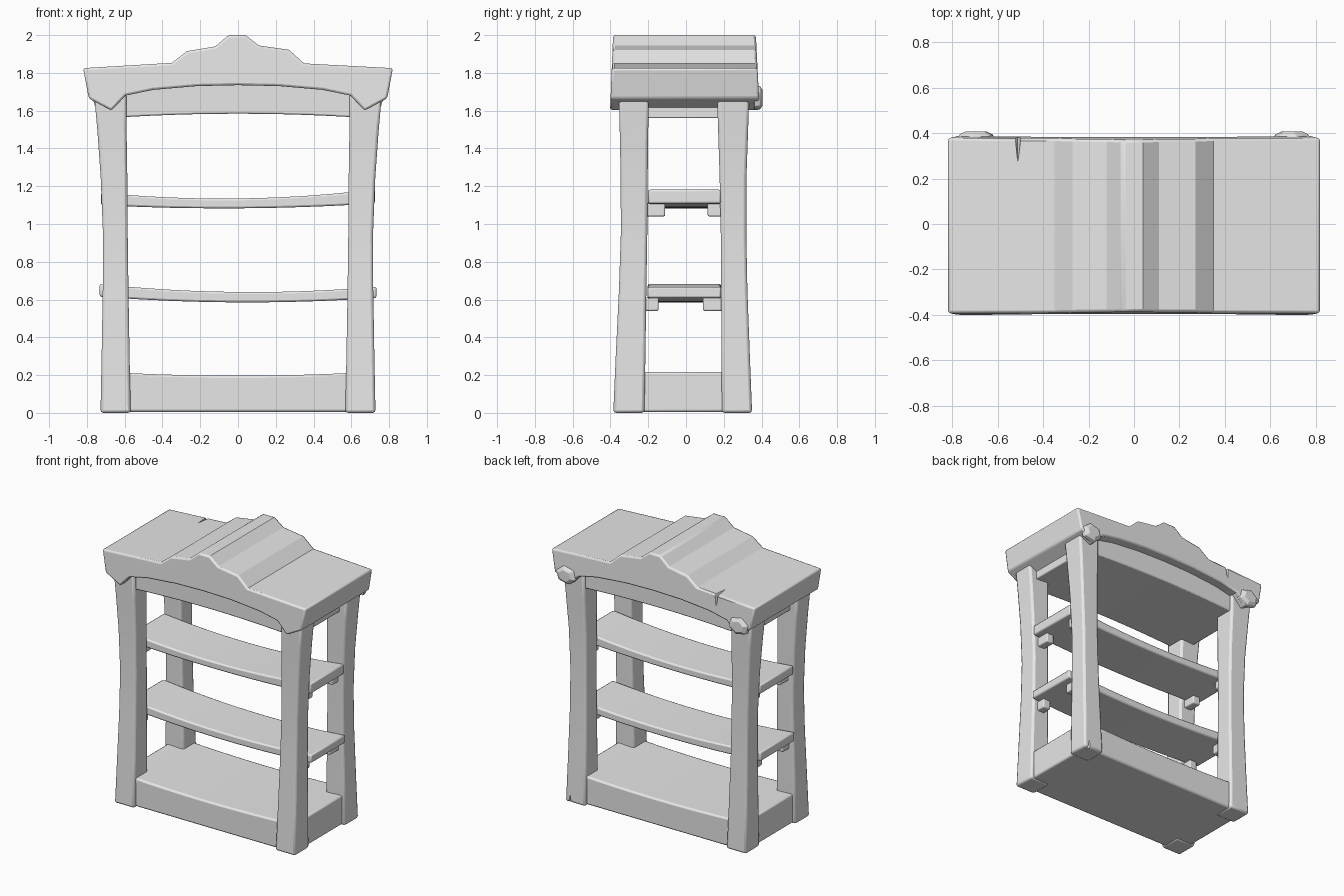
import bpy, bmesh, math
from mathutils import Vector

if "Cube" in bpy.data.objects:
    bpy.data.objects.remove(bpy.data.objects["Cube"])

grey = bpy.data.materials.new("stone_grey")
grey.diffuse_color = (0.8, 0.8, 0.8, 1)
grey.use_nodes = True
grey.node_tree.nodes["Principled BSDF"].inputs["Base Color"].default_value = grey.diffuse_color


def finish(name, bm, bevel=0.012):
    bmesh.ops.recalc_face_normals(bm, faces=bm.faces)
    me = bpy.data.meshes.new(name)
    bm.to_mesh(me)
    bm.free()
    ob = bpy.data.objects.new(name, me)
    bpy.context.collection.objects.link(ob)
    me.materials.append(grey)
    bpy.ops.object.select_all(action='DESELECT')
    ob.select_set(True)
    bpy.context.view_layer.objects.active = ob
    bpy.ops.object.shade_smooth_by_angle(angle=math.radians(25))
    if bevel:
        m = ob.modifiers.new("soft_edges", 'BEVEL')
        m.width, m.segments, m.limit_method = bevel, 2, 'ANGLE'
        m.angle_limit = math.radians(40)
    return ob


def loft(name, rings, bevel=0.012):
    """Skin a list of equal point rings and cap both ends."""
    bm = bmesh.new()
    rows = [[bm.verts.new(p) for p in r] for r in rings]
    n = len(rows[0])
    for a, b in zip(rows, rows[1:]):
        for i in range(n):
            j = (i + 1) % n
            bm.faces.new((a[i], a[j], b[j], b[i]))
    bm.faces.new(rows[0])
    bm.faces.new(rows[-1])
    return finish(name, bm, bevel)


def slab(name, half, y0, y1, top, bottom, bevel=0.01):
    """Sagging board; top and bottom are height functions of x."""
    xs = [half * (i / 6 - 1) for i in range(13)]
    return loft(name, [[(x, y0, bottom(x)), (x, y1, bottom(x)),
                        (x, y1, top(x)), (x, y0, top(x))] for x in xs], bevel)


def cut(ob, points):
    """Carve a pointed crack out of a part."""
    bm = bmesh.new()
    bmesh.ops.convex_hull(bm, input=[bm.verts.new(p) for p in points])
    tool = finish(ob.name + "_crack_cutter", bm, 0)
    tool.hide_render = True
    tool.hide_viewport = True
    m = ob.modifiers.new("crack", 'BOOLEAN')
    m.operation, m.object, m.solver = 'DIFFERENCE', tool, 'EXACT'


# Canopy: stepped crest above, arch and pointed corners below
profile = [(-0.82, 1.825), (-0.35, 1.853), (-0.27, 1.915), (-0.12, 1.94), (-0.05, 2.0),
           (0.04, 2.0), (0.11, 1.945), (0.27, 1.922), (0.35, 1.85), (0.82, 1.825),
           (0.79, 1.665), (0.67, 1.60), (0.595, 1.68), (0.45, 1.71), (0.22, 1.73), (0, 1.735),
           (-0.22, 1.73), (-0.45, 1.71), (-0.595, 1.68), (-0.67, 1.60), (-0.79, 1.665)]
canopy = loft("canopy", [
    [(x, -0.402 + 0.04 * (z - 1.6), z) for x, z in profile],
    [(x, 0.39 - 0.05 * (z - 1.6), z) for x, z in profile]])
cut(canopy, [(-0.535, 0.42, 1.9), (-0.485, 0.42, 1.9), (-0.512, 0.20, 1.9),
             (-0.512, 0.40, 1.75), (-0.505, 0.42, 1.75)])

# Legs: waisted posts, (height, outer x, inner x, y offsets) per ring
LEG = [(0.0, 0.728, 0.568), (0.3, 0.722, 0.574), (0.65, 0.716, 0.58), (0.95, 0.715, 0.584),
       (1.25, 0.727, 0.586), (1.5, 0.745, 0.59), (1.72, 0.765, 0.592)]
FRONT = [(-0.385, -0.22), (-0.372, -0.215), (-0.355, -0.21), (-0.345, -0.205),
         (-0.346, -0.203), (-0.351, -0.2), (-0.356, -0.197)]
BACK = [(0.35, 0.19), (0.338, 0.188), (0.325, 0.186), (0.319, 0.184),
        (0.32, 0.178), (0.329, 0.17), (0.335, 0.163)]
for sx, side in ((-1, "left"), (1, "right")):
    for depth, ys in (("front", FRONT), ("back", BACK)):
        leg = loft(f"{depth}_{side}_leg", [
            [(sx * xo, a, z), (sx * xi, a, z), (sx * xi, b, z), (sx * xo, b, z)]
            for (z, xo, xi), (a, b) in zip(LEG, ys)], 0.015)
        if depth == "back" and side == "right":
            cut(leg, [(0.67, 0.37, -0.02), (0.71, 0.37, -0.02), (0.69, 0.30, -0.02),
                      (0.69, 0.37, 0.09)])

    # Faceted knob on each back corner of the canopy
    ring = [(math.cos(a), math.sin(a)) for a in (i * math.pi / 3 + 0.3 for i in range(6))]
    loft(f"{side}_corner_knob", [
        [(sx * (0.695 + r * c), y, 1.668 + 0.8 * r * s) for c, s in ring]
        for y, r in ((0.36, 0.085), (0.392, 0.08), (0.406, 0.05))], 0.004)

    # Pegs carrying the shelves
    for name, z, f, b in (("lower", 0.575, -0.145, 0.09), ("upper", 1.075, -0.11, 0.115)):
        for depth, y0, y1 in (("front", -0.23, f), ("back", b, 0.21)):
            loft(f"{name}_{depth}_{side}_peg", [
                [(sx * x, y, z + dz) for x, dz in
                 ((0.62, -0.035), (0.68, -0.035), (0.68, 0.035), (0.62, 0.035))]
                for y in (y0, y1)], 0.008)

# Base, sagging shelves and top panel
slab("base", 0.705, -0.36, 0.325, lambda x: 0.197 + 0.04 * x * x, lambda x: 0.005, 0.012)
slab("lower_shelf", 0.733, -0.203, 0.186,
     lambda x: 0.64 + 0.065 * x * x - 0.01 * x, lambda x: 0.585 + 0.05 * x * x - 0.005 * x)
slab("upper_shelf", 0.725, -0.2, 0.184,
     lambda x: 1.135 + 0.075 * x * x + 0.012 * x, lambda x: 1.083 + 0.04 * x * x + 0.006 * x)
slab("top_panel", 0.7, -0.33, 0.31, lambda x: 1.76, lambda x: 1.584 - 0.05 * x * x, 0.008)
